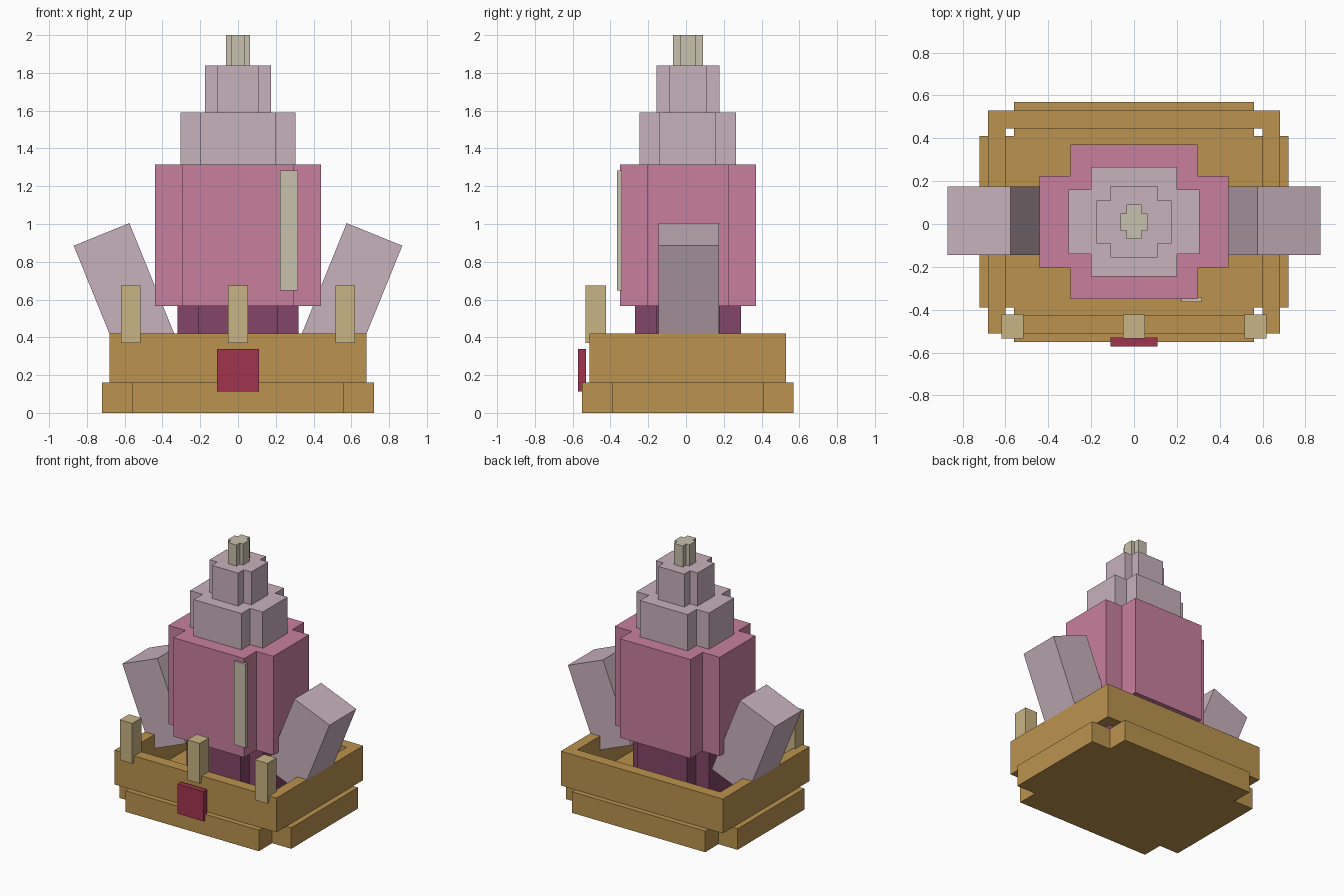
import bpy, bmesh, math
from mathutils import Matrix, Vector

cube = bpy.data.objects.get("Cube")
if cube:
    bpy.data.objects.remove(cube, do_unlink=True)

CY = 0.01  # shared centre line of the stacked parts


def material(name, r, g, b):
    def lin(c):
        c /= 255
        return c / 12.92 if c <= 0.04045 else ((c + 0.055) / 1.055) ** 2.4
    m = bpy.data.materials.new(name)
    m.use_nodes = True
    colour = (lin(r), lin(g), lin(b), 1)
    m.diffuse_color = colour
    m.node_tree.nodes["Principled BSDF"].inputs["Base Color"].default_value = colour
    return m


ochre = material("ochre", 187, 147, 78)
pink = material("pink", 201, 128, 158)
mauve = material("pale mauve", 200, 178, 188)
plum = material("plum", 132, 70, 104)
red = material("crimson", 160, 52, 78)
sand = material("sand", 201, 181, 133)
ivory = material("ivory", 201, 193, 173)


def finish(name, bm, mat):
    bmesh.ops.recalc_face_normals(bm, faces=bm.faces)
    mesh = bpy.data.meshes.new(name)
    bm.to_mesh(mesh)
    bm.free()
    mesh.materials.append(mat)
    obj = bpy.data.objects.new(name, mesh)
    bpy.context.collection.objects.link(obj)
    return obj


def box(name, mat, centre, size, tilt=0):
    bm = bmesh.new()
    place = (Matrix.Translation(centre) @ Matrix.Rotation(tilt, 4, 'Y')
             @ Matrix.Diagonal((*size, 1)))
    bmesh.ops.create_cube(bm, size=1, matrix=place)
    return finish(name, bm, mat)


def extrude_up(bm, face, height):
    up = bmesh.ops.extrude_face_region(bm, geom=[face])["geom"]
    bmesh.ops.translate(bm, vec=(0, 0, height),
                        verts=[v for v in up if isinstance(v, bmesh.types.BMVert)])


def cross_block(name, mat, wide, deep, z0, z1):
    """Upright block with notched corners: wide and deep are (outer, inner) half sizes."""
    (X, x), (Y, y) = wide, deep
    quarter = [(X, y), (x, y), (x, Y)]
    outline = []
    for sx, sy in ((1, 1), (-1, 1), (-1, -1), (1, -1)):
        pts = [(sx * a, sy * b) for a, b in quarter]
        outline += pts if sx * sy > 0 else pts[::-1]
    bm = bmesh.new()
    face = bm.faces.new([bm.verts.new((a, b + CY, z0)) for a, b in outline])
    extrude_up(bm, face, z1 - z0)
    return finish(name, bm, mat)


def frame(name, mat, outer, inner, z0, z1):
    """Rectangular open wall ring."""
    bm = bmesh.new()
    corners = ((-1, -1), (1, -1), (1, 1), (-1, 1))
    rings = [[[bm.verts.new((sx * hx, sy * hy + CY, z)) for sx, sy in corners]
              for hx, hy in (outer, inner)] for z in (z0, z1)]
    (ob, ib), (ot, it) = rings
    for i in range(4):
        j = (i + 1) % 4
        for a, b in ((ob, ot), (ot, it), (it, ib), (ib, ob)):
            bm.faces.new((a[i], a[j], b[j], b[i]))
    return finish(name, bm, mat)


# Base and raised rim
cross_block("base", ochre, (0.72, 0.56), (0.56, 0.40), 0, 0.16)
frame("rim", ochre, (0.68, 0.52), (0.60, 0.435), 0.16, 0.42)

# Stacked tower
cross_block("neck", plum, (0.32, 0.21), (0.28, 0.17), 0.16, 0.57)
cross_block("body", pink, (0.44, 0.297), (0.36, 0.215), 0.565, 1.315)
cross_block("lower_tier", mauve, (0.305, 0.20), (0.255, 0.15), 1.315, 1.59)
cross_block("upper_tier", mauve, (0.175, 0.11), (0.167, 0.10), 1.59, 1.84)
cross_block("tip", ivory, (0.063, 0.036), (0.08, 0.04), 1.84, 2.0)

# Slanted side blocks
for side, s in (("left", 1), ("right", -1)):
    box(side + "_side_block", mauve, Vector((s * 0.604, 0.015, 0.653)),
        (0.318, 0.32, 0.63), s * math.radians(22.1))

# Front posts, plaque and body strip
for side, x in (("right", -0.567), ("middle", 0), ("left", 0.567)):
    box(side + "_post", sand, (x, -0.478, 0.523), (0.104, 0.11, 0.305))
box("plaque", red, (0, -0.55, 0.227), (0.22, 0.042, 0.225))
box("body_strip", ivory, (0.27, -0.352, 0.965), (0.095, 0.024, 0.635))
